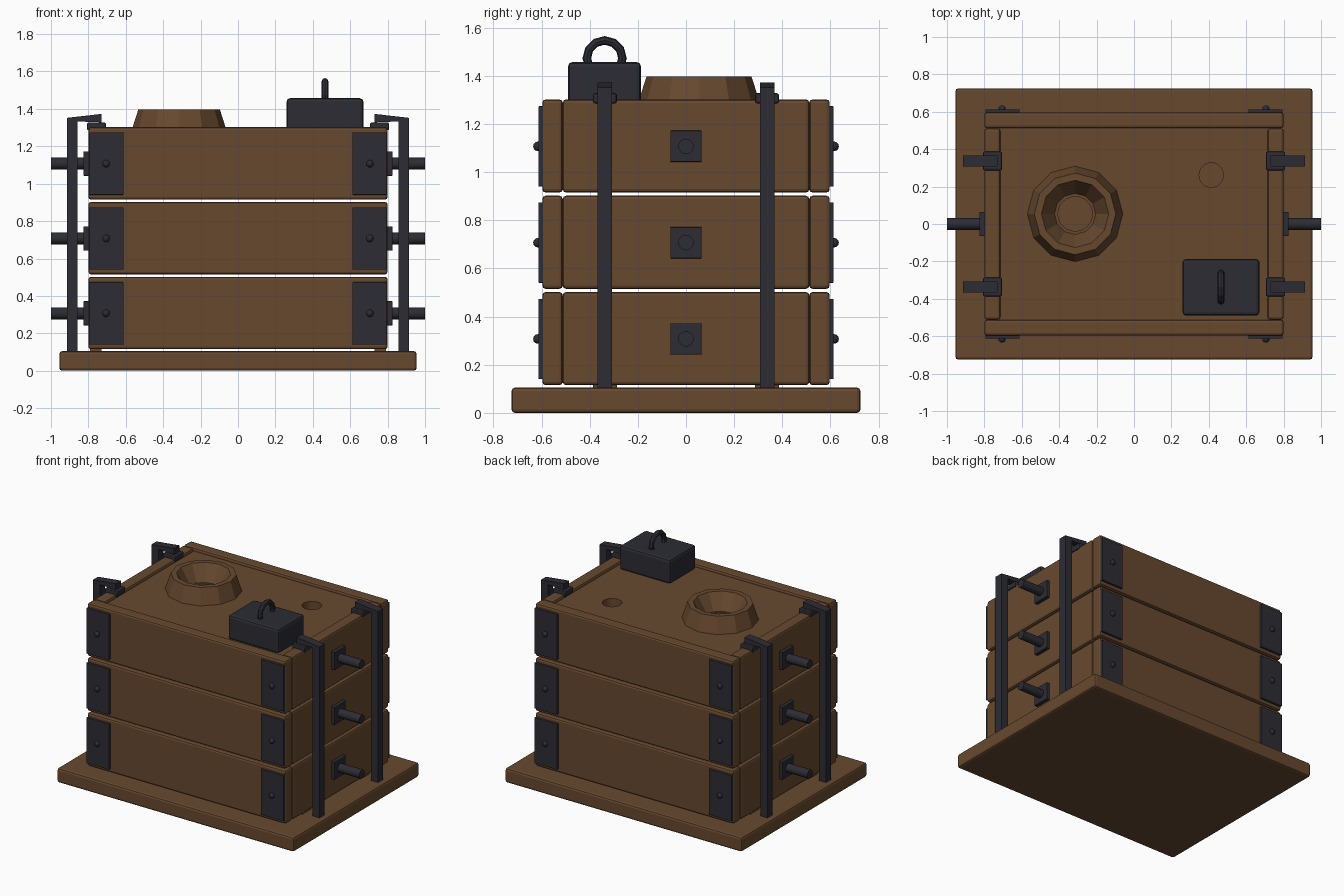
import bpy, bmesh, math
from mathutils import Matrix

if "Cube" in bpy.data.objects:
    bpy.data.objects.remove(bpy.data.objects["Cube"], do_unlink=True)


def material(name, rgb):
    m = bpy.data.materials.new(name)
    m.use_nodes = True
    m.diffuse_color = (*rgb, 1)
    m.node_tree.nodes["Principled BSDF"].inputs["Base Color"].default_value = (*rgb, 1)
    return m


WOOD = material("brown_wood", (0.135, 0.066, 0.028))
IRON = material("dark_iron", (0.025, 0.025, 0.034))


def finish(name, bm, mat, bevel=0, smooth=False):
    bmesh.ops.recalc_face_normals(bm, faces=bm.faces)
    me = bpy.data.meshes.new(name)
    bm.to_mesh(me)
    bm.free()
    me.materials.append(mat)
    ob = bpy.data.objects.new(name, me)
    bpy.context.collection.objects.link(ob)
    if bevel:
        mod = ob.modifiers.new("bevel", 'BEVEL')
        mod.width, mod.segments = bevel, 2
    if smooth:
        bpy.ops.object.select_all(action='DESELECT')
        ob.select_set(True)
        bpy.context.view_layer.objects.active = ob
        bpy.ops.object.shade_smooth_by_angle(angle=math.radians(40))
    return ob


def box(name, x, y, z, mat, bevel=0):
    """Box from (low, high) ranges on each axis."""
    bm = bmesh.new()
    bmesh.ops.create_cube(bm, size=1)
    for v in bm.verts:
        v.co = [(a + b) / 2 + c * (b - a) for (a, b), c in zip((x, y, z), v.co)]
    return finish(name, bm, mat, bevel)


def span(side, a, b):
    return tuple(sorted((side * a, side * b)))


def rod(name, centre, radius, length, axis, mat, sides=16):
    bm = bmesh.new()
    rot = Matrix.Rotation(math.pi / 2, 4, 'Y') if axis == 'X' else Matrix()
    bmesh.ops.create_cone(bm, cap_ends=True, segments=sides, radius1=radius,
                          radius2=radius, depth=length,
                          matrix=Matrix.Translation(centre) @ rot)
    return finish(name, bm, mat, smooth=True)


def stud(name, centre):
    bm = bmesh.new()
    bmesh.ops.create_uvsphere(bm, u_segments=10, v_segments=6, radius=0.02,
                              matrix=Matrix.Translation(centre))
    return finish(name, bm, IRON, smooth=True)


SIDES = ((1, "left"), (-1, "right"))
ENDS = ((-1, "front"), (1, "back"))
CUP_X, CUP_Y = -0.315, 0.054

# Base board
box("base_board", (-0.955, 0.955), (-0.725, 0.725), (0.0, 0.105), WOOD, 0.015)

# Three stacked box frames with filling, corner plates and side pins
for level in range(3):
    z = 0.115 + 0.4 * level
    tag = f"level_{level + 1}"
    mid = z + 0.192
    fill = box(f"filling_{tag}", (-0.72, 0.72), (-0.515, 0.515), (z + 0.01, z + 0.165), WOOD)
    for e, end in ENDS:
        box(f"{end}_board_{tag}", (-0.8, 0.8), span(e, 0.512, 0.597), (z, z + 0.387), WOOD, 0.014)
        for s, side in SIDES:
            box(f"{end}_{side}_corner_plate_{tag}", span(s, 0.612, 0.795),
                span(e, 0.59, 0.613), (mid - 0.167, mid + 0.167), IRON, 0.004)
            stud(f"{end}_{side}_stud_{tag}", (s * 0.705, e * 0.615, mid))
    for s, side in SIDES:
        box(f"{side}_board_{tag}", span(s, 0.715, 0.8), (-0.512, 0.512), (z, z + 0.387), WOOD, 0.014)
        box(f"{side}_pin_plate_{tag}", span(s, 0.79, 0.826), (-0.065, 0.065),
            (mid - 0.065, mid + 0.065), IRON, 0.004)
        rod(f"{side}_pin_{tag}", (s * 0.91, 0, mid), 0.032, 0.18, 'X', IRON)

# Top filling surface with the pouring and vent holes
top = box("top_filling", (-0.72, 0.72), (-0.515, 0.515), (1.03, 1.28), WOOD)
for label, x, y, r in (("pour", CUP_X, CUP_Y, 0.092), ("vent", 0.413, 0.262, 0.065)):
    cutter = rod(f"{label}_hole_cutter", (x, y, 1.28), r, 0.4, 'Z', WOOD, 24)
    cutter.hide_render = True
    cutter.hide_viewport = True
    cut = top.modifiers.new(label, 'BOOLEAN')
    cut.operation, cut.solver, cut.object = 'DIFFERENCE', 'EXACT', cutter

# Faceted pouring cup
bm = bmesh.new()
rings = []
for radius, z in ((0.11, 1.278), (0.256, 1.278), (0.218, 1.397), (0.18, 1.397), (0.11, 1.285)):
    rings.append([bm.verts.new((CUP_X + radius * math.cos(k * math.tau / 12),
                                CUP_Y + radius * math.sin(k * math.tau / 12), z))
                  for k in range(12)])
for a, b in zip(rings, rings[1:] + rings[:1]):
    for k in range(12):
        n = (k + 1) % 12
        bm.faces.new((a[k], a[n], b[n], b[k]))
finish("pouring_cup", bm, WOOD)

# Clamps: upright bar, wedge arm, catch and foot
for s, side in SIDES:
    for e, end in ENDS:
        y = e * 0.337
        tag = f"{end}_{side}"
        ys = (y - 0.03, y + 0.03)
        box(f"{tag}_clamp_bar", span(s, 0.857, 0.915), ys, (0.1, 1.345), IRON)
        bm = bmesh.new()
        outline = ((0.915, 1.335), (0.915, 1.352), (0.73, 1.373), (0.73, 1.328))
        loops = [[bm.verts.new((s * px, py, pz)) for px, pz in outline] for py in ys]
        for k in range(4):
            n = (k + 1) % 4
            bm.faces.new((loops[0][k], loops[0][n], loops[1][n], loops[1][k]))
        bm.faces.new(loops[0])
        bm.faces.new(loops[1])
        finish(f"{tag}_clamp_arm", bm, IRON)
        box(f"{tag}_clamp_catch", span(s, 0.705, 0.808), (y - 0.05, y + 0.05),
            (1.285, 1.328), IRON, 0.01)
        box(f"{tag}_clamp_foot", span(s, 0.73, 0.79), (y - 0.05, y + 0.05), (0.1, 0.12), WOOD)

# Iron weight with its ring handle
box("weight_block", (0.26, 0.67), (-0.49, -0.187), (1.28, 1.457), IRON, 0.018)
bpy.ops.mesh.primitive_torus_add(major_segments=12, minor_segments=8, major_radius=0.074,
                                 minor_radius=0.018, location=(0.465, -0.338, 1.473),
                                 rotation=(0, math.pi / 2, 0))
ring = bpy.context.object
ring.name = "weight_handle"
ring.data.materials.append(IRON)
